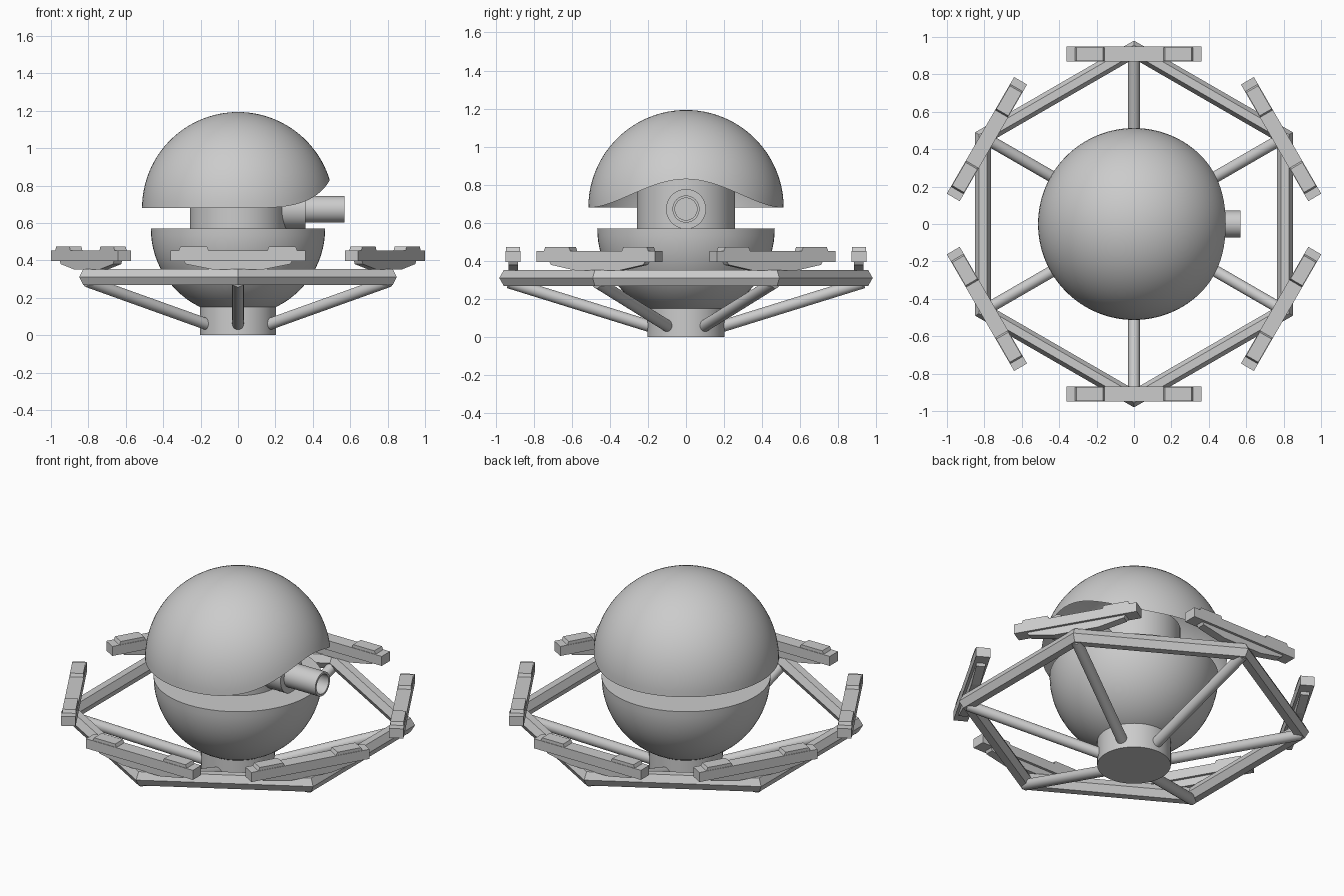
import bpy, bmesh, math
from mathutils import Vector, Matrix

if "Cube" in bpy.data.objects:
    bpy.data.objects.remove(bpy.data.objects["Cube"])


def make(name, bm, smooth=True):
    bmesh.ops.recalc_face_normals(bm, faces=bm.faces)
    me = bpy.data.meshes.new(name)
    bm.to_mesh(me)
    bm.free()
    ob = bpy.data.objects.new(name, me)
    bpy.context.collection.objects.link(ob)
    if smooth:
        bpy.ops.object.select_all(action='DESELECT')
        ob.select_set(True)
        bpy.context.view_layer.objects.active = ob
        bpy.ops.object.shade_smooth_by_angle(angle=math.radians(35))
    return ob


def lathe(name, profile, segs=64, matrix=Matrix(), closed=False, smooth=True, phase=0.0):
    """Revolve (radius, height) points about the local z axis."""
    bm = bmesh.new()
    rings = []
    for r, z in profile:
        n = 1 if r < 1e-6 else segs
        rings.append([bm.verts.new((r * math.cos(phase + math.tau * i / segs),
                                    r * math.sin(phase + math.tau * i / segs), z)) for i in range(n)])
    pairs = list(zip(rings, rings[1:])) + ([(rings[-1], rings[0])] if closed else [])
    for a, b in pairs:
        for i in range(segs):
            j = (i + 1) % segs
            loop = [a[i % len(a)], a[j % len(a)], b[j % len(b)], b[i % len(b)]]
            loop = list(dict.fromkeys(loop))
            if len(loop) > 2:
                bm.faces.new(loop)
    bm.transform(matrix)
    return make(name, bm, smooth)


def prism(bm, outline, half):
    """Extrude an (x, z) outline symmetrically along y."""
    a = [bm.verts.new((x, -half, z)) for x, z in outline]
    b = [bm.verts.new((x, half, z)) for x, z in outline]
    bm.faces.new(a)
    bm.faces.new(b[::-1])
    for i in range(len(a)):
        j = (i + 1) % len(a)
        bm.faces.new((a[i], b[i], b[j], a[j]))


# Base foot and neck
lathe("base_foot", [(0, 0), (0.203, 0), (0.203, 0.2), (0, 0.2)])
lathe("neck", [(0, 0.55), (0.257, 0.55), (0.257, 0.86), (0, 0.86)])

# Lower bowl, closed by a flat top
R = 0.466
bowl = [(R * math.sin(math.pi / 2 * k / 20), 0.57 - R * math.cos(math.pi / 2 * k / 20)) for k in range(21)]
lathe("lower_bowl", bowl + [(0, 0.57)])

# Upper dome: open shell whose rim rises over the barrel
bm = bmesh.new()
R, segs, rows = 0.513, 96, 24
top = bm.verts.new((0, 0, 0.68 + R))
cols = []
for i in range(segs):
    t = math.tau * i / segs
    low = math.asin(0.15 * max(0, math.cos(t)) ** 4 / R)
    col = []
    for k in range(rows):
        p = low + (math.pi / 2 - low) * k / rows
        col.append(bm.verts.new((R * math.cos(p) * math.cos(t), R * math.cos(p) * math.sin(t), 0.68 + R * math.sin(p))))
    cols.append(col)
for a, b in zip(cols, cols[1:] + cols[:1]):
    for k in range(rows - 1):
        bm.faces.new((a[k], b[k], b[k + 1], a[k + 1]))
    bm.faces.new((a[-1], b[-1], top))
make("upper_dome", bm)

# Barrel pointing along +x
along_x = Matrix.Translation((0, 0, 0.673)) @ Matrix.Rotation(math.pi / 2, 4, 'Y')
lathe("barrel_mount", [(0, 0.15), (0.105, 0.15), (0.105, 0.36), (0, 0.36)], 40, along_x)
lathe("barrel", [(0, 0.3), (0.071, 0.3), (0.071, 0.57), (0.058, 0.57), (0.058, 0.38), (0, 0.38)], 40, along_x)

# Hexagonal ring with a six-sided section
section = [(0.932 + 0.0485 * math.cos(math.tau * k / 6), 0.311 + 0.0485 * math.sin(math.tau * k / 6)) for k in range(6)]
lathe("hex_ring", section, 6, closed=True, smooth=False, phase=math.pi / 6)

# Six struts and six landing pads, one at each ring corner
half_base = [(0.13, 0.35), (0.28, 0.38), (0.29, 0.398)]
pad_base = half_base + [(-x, z) for x, z in reversed(half_base)]
for n in range(6):
    ang = math.pi / 6 + n * math.pi / 3
    turn = Matrix.Rotation(ang, 4, 'Z')
    a, b = turn @ Vector((0.165, 0, 0.05)), turn @ Vector((0.932, 0, 0.288))
    d = b - a
    aim = Matrix.Translation(a) @ d.to_track_quat('Z', 'Y').to_matrix().to_4x4()
    lathe(f"strut_{n + 1}", [(0, 0), (0.031, 0), (0.031, d.length), (0, d.length)], 24, aim)

    bm = bmesh.new()
    prism(bm, pad_base, 0.025)
    prism(bm, [(-0.36, 0.396), (0.36, 0.396), (0.36, 0.454), (-0.36, 0.454)], 0.04)
    for s in (-1, 1):
        prism(bm, [(s * 0.155, 0.45), (s * 0.318, 0.45), (s * 0.308, 0.473), (s * 0.165, 0.473)], 0.037)
    bm.transform(Matrix.Rotation(ang - math.pi / 2, 4, 'Z') @ Matrix.Translation((0, 0.908, 0)))
    make(f"pad_{n + 1}", bm, False)
